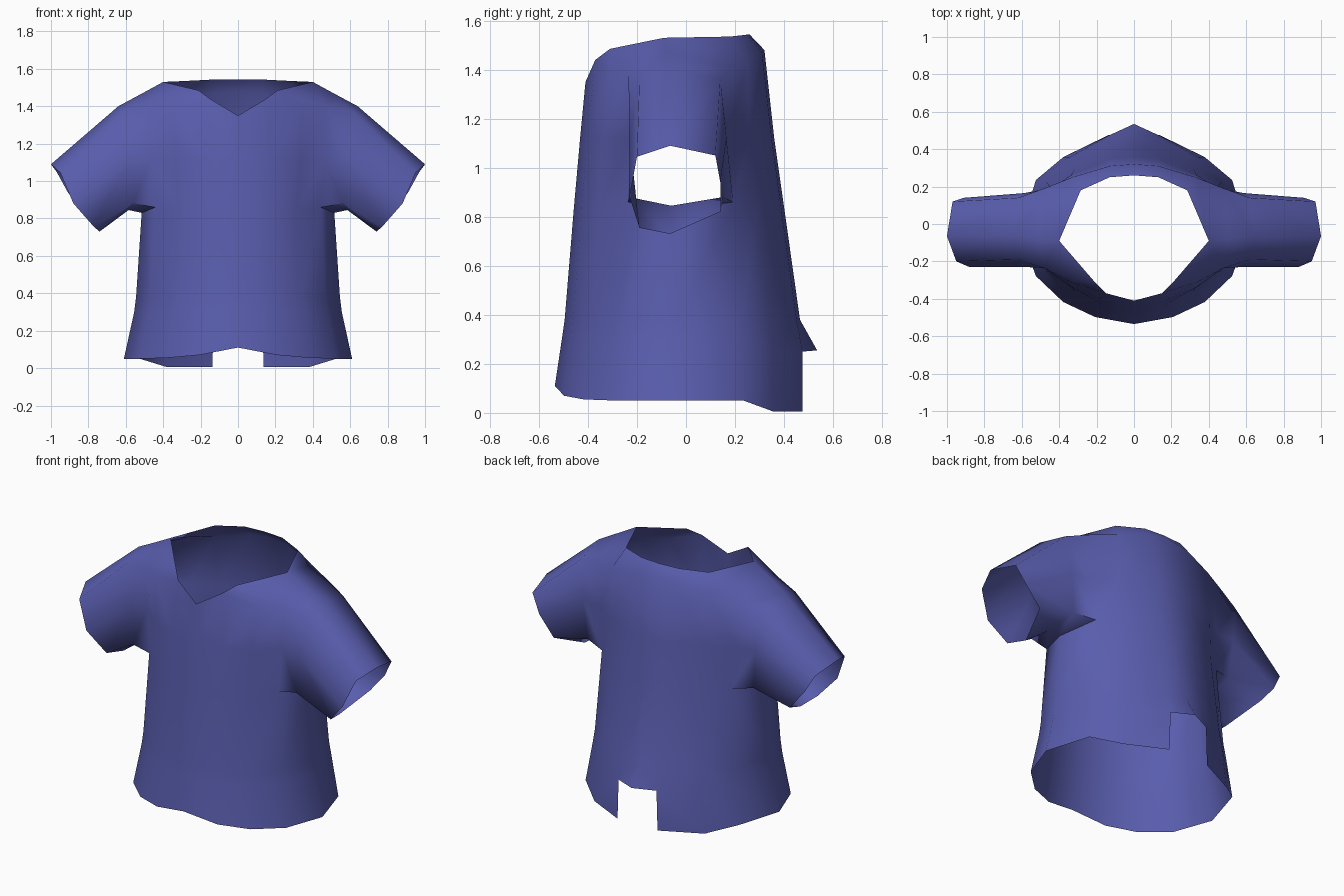
import bpy, bmesh, math

if "Cube" in bpy.data.objects:
    bpy.data.objects.remove(bpy.data.objects["Cube"])

bm = bmesh.new()

# half cross-section: front centre -> side -> back centre (width factor, depth factor)
SECTION = [(0, -1), (.34, -.93), (.62, -.78), (.86, -.52), (1, -.08),
           (.86, .48), (.62, .73), (.225, .97), (0, 1)]
SIDE = 4


def row(z, w, front, back, heights=None):
    ring = []
    for i, (fx, fy) in enumerate(SECTION):
        depth = front if fy < 0 else back
        h = heights[i] if heights else z
        ring.append(bm.verts.new((fx * w, fy * depth, h)))
    return ring


def points(coords):
    return [bm.verts.new(c) for c in coords]


def bridge(a, b, columns):
    for i in columns:
        j = (i + 1) % len(a)
        bm.faces.new((a[i], a[j], b[j], b[i]))


# torso
hem = row(.05, .61, .535, .49, [.11, .07, .055, .05, .05, .05, .005, .005, .1])
hips = row(.27, .555, .505, .49, [.31, .3, .3, .3, .3, .29, .26, .25, .255])
hips[8].co.y, hips[7].co.x = .535, .13
waist = row(.38, .545, .495, .465)
chest = row(.84, .515, .457, .40, [.84, .84, .84, .86, .83, .86, .84, .84, .84])
upper = row(1.12, .54, .432, .36)
bridge(hem, hips, range(7))            # back centre left open for the notch
bridge(hips, waist, range(8))
bridge(waist, chest, range(8))
bridge(chest, upper, (0, 1, 2, 5, 6, 7))  # sides left open for the arms

# yoke and neckline
yoke = points([(0, -.41, 1.35), (.15, -.37, 1.44), (.34, -.31, 1.39), (.48, -.235, 1.39),
               (.51, -.08, 1.47),
               (.48, .19, 1.40), (.33, .25, 1.43), (.13, .31, 1.47), (0, .32, 1.48)])
bridge(upper, yoke, (0, 1, 2, 5, 6, 7))
front_neck, neck_side, back_neck, back_mid, back_centre = points([
    (.21, -.31, 1.485), (.40, -.09, 1.53), (.285, .18, 1.535), (.13, .25, 1.543), (0, .26, 1.543)])
for face in [(yoke[1], yoke[2], front_neck),
             (front_neck, yoke[2], yoke[3], neck_side),
             (neck_side, yoke[3], yoke[4]),
             (neck_side, yoke[4], yoke[5]),
             (neck_side, yoke[5], yoke[6], back_neck),
             (back_neck, yoke[6], yoke[7], back_mid),
             (back_mid, yoke[7], yoke[8], back_centre)]:
    bm.faces.new(face)

# sleeve rings: top, down the front, underarm, up the back
armhole = [yoke[4], yoke[3], upper[3], chest[3], chest[SIDE], chest[5], upper[5], yoke[5]]
sleeve_root = points([(.64, -.06, 1.40), (.62, -.19, 1.36), (.58, -.23, 1.12), (.56, -.23, .88),
                      (.585, -.06, .845), (.57, .15, .88), (.59, .165, 1.12), (.62, .14, 1.36)])
cuff = points([(1.0, -.065, 1.09), (.95, -.2, 1.045), (.88, -.23, .88), (.77, -.19, .755),
               (.74, -.065, .73), (.81, .14, .82), (.91, .14, .94), (.97, .12, 1.05)])
bridge(armhole, sleeve_root, range(8))
bridge(sleeve_root, cuff, range(8))

loose = [v for v in bm.verts if not v.link_faces]
bmesh.ops.delete(bm, geom=loose, context='VERTS')

# mirror to the other side
bmesh.ops.mirror(bm, geom=bm.verts[:] + bm.edges[:] + bm.faces[:], axis='X', merge_dist=.001)
bmesh.ops.remove_doubles(bm, verts=bm.verts[:], dist=.001)
bmesh.ops.recalc_face_normals(bm, faces=bm.faces[:])
bm.faces.ensure_lookup_table()
if bm.faces[0].normal.y > 0:
    bmesh.ops.reverse_faces(bm, faces=bm.faces[:])

mesh = bpy.data.meshes.new("shirt")
bm.to_mesh(mesh)
bm.free()
shirt = bpy.data.objects.new("shirt", mesh)
bpy.context.collection.objects.link(shirt)

# blue cloth
cloth = bpy.data.materials.new("blue_cloth")
cloth.diffuse_color = (.10, .11, .42, 1)
cloth.use_nodes = True
cloth.node_tree.nodes["Principled BSDF"].inputs["Base Color"].default_value = cloth.diffuse_color
mesh.materials.append(cloth)

bpy.context.view_layer.objects.active = shirt
shirt.select_set(True)
bpy.ops.object.shade_smooth_by_angle(angle=math.radians(75))
